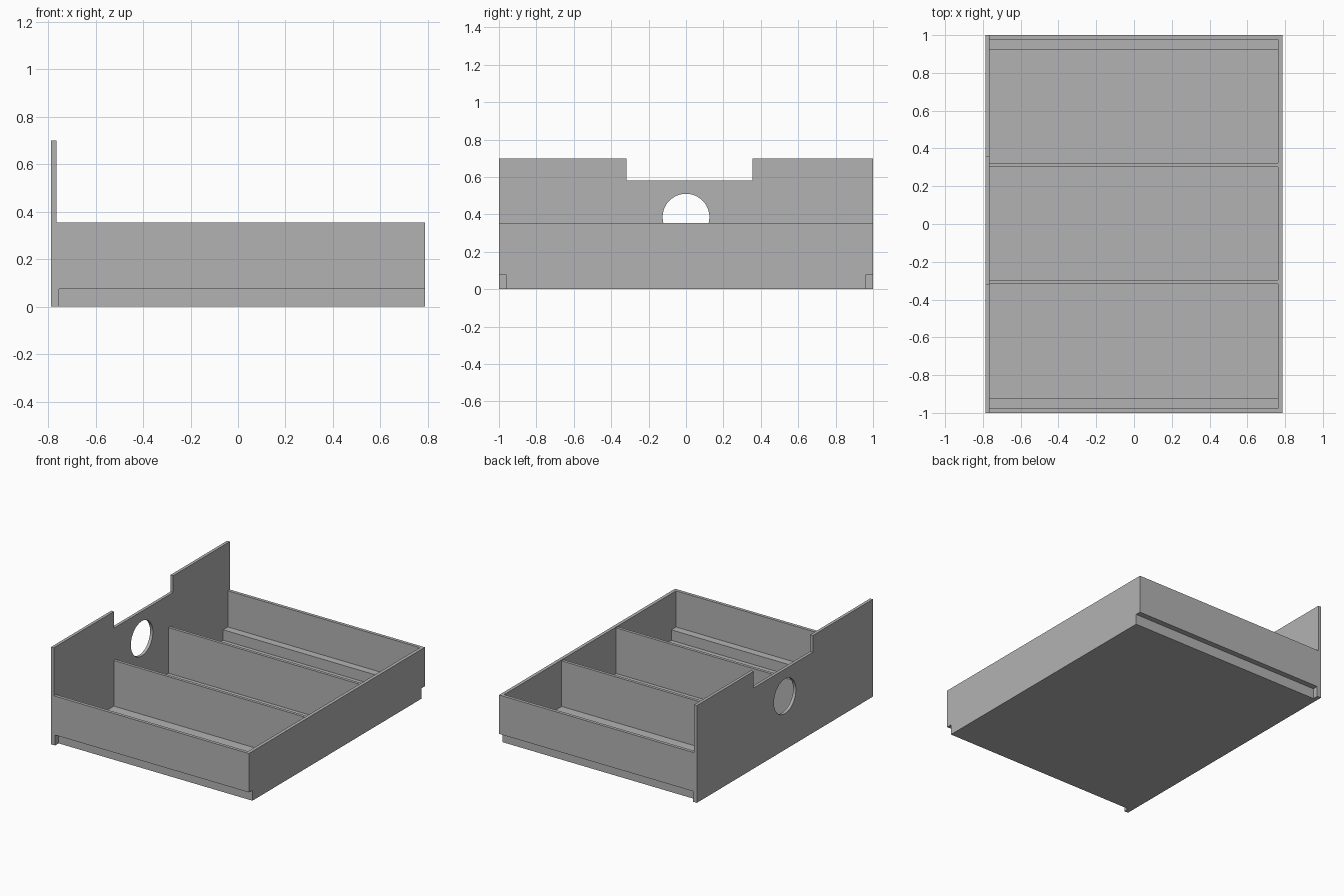
import bpy
import math
from mathutils import Matrix, Vector

cube = bpy.data.objects.get("Cube")
if cube:
    bpy.data.objects.remove(cube, do_unlink=True)

grey = bpy.data.materials.new("plain grey")
grey.use_nodes = True
grey.diffuse_color = (0.45, 0.45, 0.45, 1)
grey.node_tree.nodes["Principled BSDF"].inputs["Base Color"].default_value = (0.45, 0.45, 0.45, 1)

# Local x, y, z of a flat outline become world y, z, x
TURN = Matrix(((0, 0, 1), (1, 0, 0), (0, 1, 0)))


def slab(name, x0, x1, *outlines):
    """Extrude closed (y, z) outlines from x0 to x1; inner outlines become holes."""
    curve = bpy.data.curves.new(name, "CURVE")
    curve.dimensions = "2D"
    curve.fill_mode = "BOTH"
    curve.extrude = (x1 - x0) / 2
    for outline in outlines:
        spline = curve.splines.new("POLY")
        spline.points.add(len(outline) - 1)
        for point, (y, z) in zip(spline.points, outline):
            point.co = (y, z, 0, 1)
        spline.use_cyclic_u = True
    obj = bpy.data.objects.new(name, curve)
    bpy.context.collection.objects.link(obj)
    bpy.ops.object.select_all(action="DESELECT")
    obj.select_set(True)
    bpy.context.view_layer.objects.active = obj
    bpy.ops.object.convert(target="MESH")
    obj = bpy.context.object
    obj.data.transform(Matrix.Translation(Vector(((x0 + x1) / 2, 0, 0))) @ TURN.to_4x4())
    obj.data.materials.clear()
    obj.data.materials.append(grey)
    bpy.ops.object.shade_smooth_by_angle(angle=math.radians(30))
    return obj


def rect(y0, y1, z0, z1):
    return [(y0, z0), (y1, z0), (y1, z1), (y0, z1)]


def mirrored(half):
    return half + [(-y, z) for y, z in reversed(half)]


BACK, INNER, END, FRONT = -0.787, -0.765, 0.763, 0.787
RIM, STEP, RECESS = 0.355, 0.075, 0.96

# Tray: floor, stepped ledges and long walls in one section
outer = [(RECESS, 0), (RECESS, STEP), (1, STEP), (1, RIM)]
inner = [(0.977, RIM), (0.977, 0.095), (0.923, 0.095), (0.923, 0.02)]
slab("tray", INNER, END, mirrored(outer + inner))

# End wall, with the same stepped lower corners
slab("end_wall", END, FRONT, mirrored(outer))

# Tall panel with a top cutout and a round hole
hole = [(0.125 * math.cos(a), 0.385 + 0.125 * math.sin(a))
        for a in (math.tau * i / 48 for i in range(48))]
panel = [(-1, 0), (1, 0), (1, 0.7), (0.355, 0.7), (0.355, 0.58),
         (-0.317, 0.58), (-0.317, 0.7), (-1, 0.7)]
slab("tall_panel", BACK, INNER, panel, hole)

# Closed ends of the lower recesses
for side, y0, y1 in (("right", -1, -RECESS), ("left", RECESS, 1)):
    slab(side + "_corner_block", INNER, -0.755, rect(y0, y1, 0, STEP))

# Dividers
for side, y0 in (("right", -0.318), ("left", 0.302)):
    slab(side + "_divider", INNER, END, rect(y0, y0 + 0.021, 0.02, 0.348))
